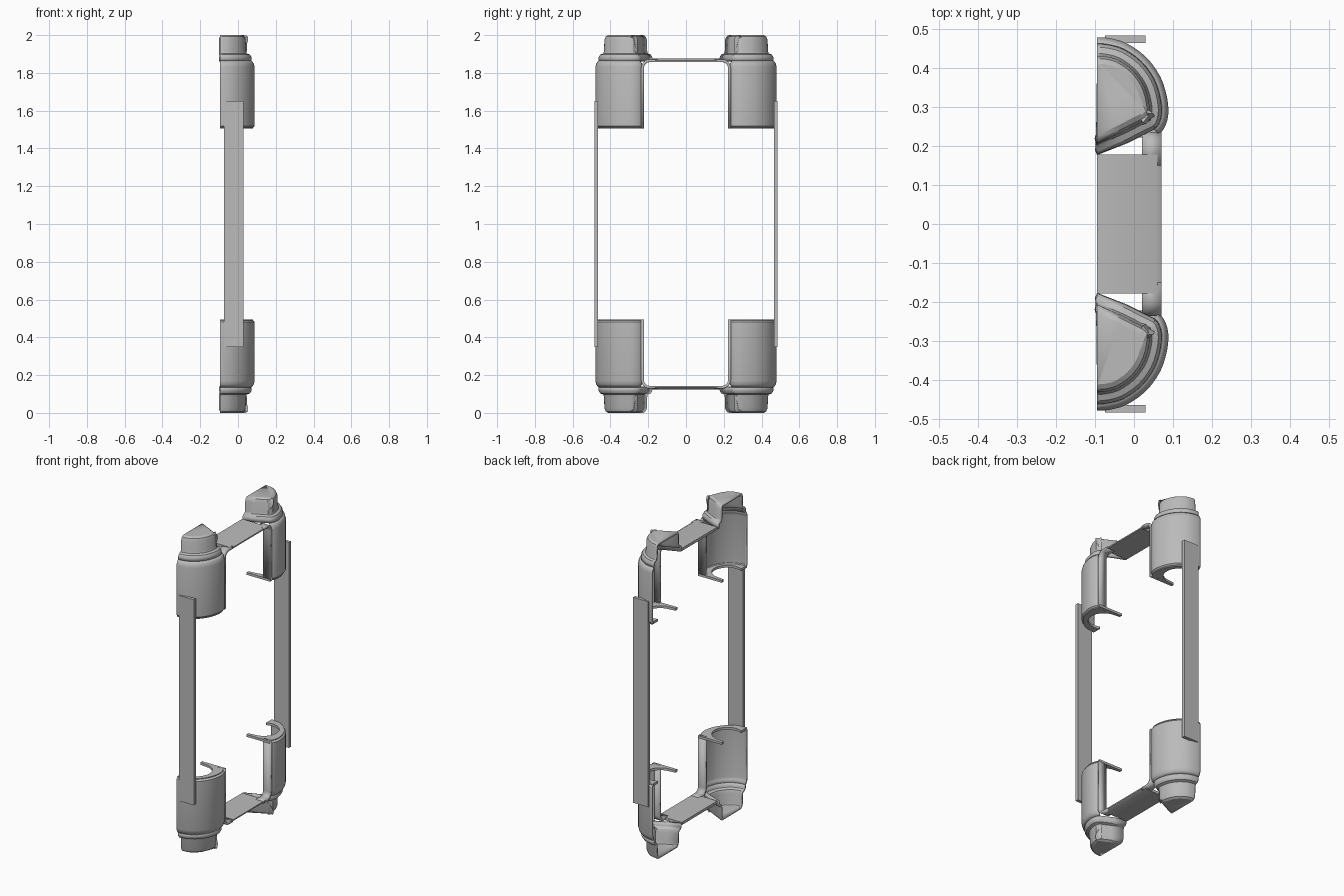
import bpy, bmesh, math
from mathutils import Vector

cube = bpy.data.objects.get("Cube")
if cube:
    bpy.data.objects.remove(cube, do_unlink=True)

grey = bpy.data.materials.new("plain_grey")
grey.use_nodes = True
grey.diffuse_color = (0.5, 0.5, 0.5, 1)
grey.node_tree.nodes["Principled BSDF"].inputs["Base Color"].default_value = (0.5, 0.5, 0.5, 1)

CUT = -0.095   # open side of the shells
WALL = 0.015


def finish(name, bm, thickness=0, axes=(False, True, True)):
    """Turn a bmesh into an object centred at mid height, thickened and mirrored."""
    mesh = bpy.data.meshes.new(name)
    bm.to_mesh(mesh)
    bm.free()
    mesh.materials.append(grey)
    ob = bpy.data.objects.new(name, mesh)
    bpy.context.collection.objects.link(ob)
    ob.location.z = 1
    bpy.ops.object.select_all(action='DESELECT')
    ob.select_set(True)
    bpy.context.view_layer.objects.active = ob
    bpy.ops.object.shade_smooth_by_angle(angle=math.radians(30))
    if thickness:
        solid = ob.modifiers.new("wall", 'SOLIDIFY')
        solid.thickness = thickness
        solid.offset = -1
    mirror = ob.modifiers.new("mirror", 'MIRROR')
    mirror.use_axis = axes
    mirror.use_clip = False
    return ob


def smooth_path(pts, steps=3):
    """Catmull-Rom curve through a few points."""
    pts = [Vector(p) for p in pts]
    ext = [2 * pts[0] - pts[1]] + pts + [2 * pts[-1] - pts[-2]]
    out = []
    for a, b, c, d in zip(ext, ext[1:], ext[2:], ext[3:]):
        for k in range(steps):
            t = k / steps
            out.append(0.5 * (2 * b + (c - a) * t + (2 * a - 5 * b + 4 * c - d) * t * t
                              + (3 * b - a - 3 * c + d) * t ** 3))
    return out + [pts[-1]]


def inset(path, d):
    """Offset an open plan outline inwards, keeping its ends on the cut plane."""
    out = []
    for i, p in enumerate(path):
        t = (path[min(i + 1, len(path) - 1)] - path[max(i - 1, 0)]).normalized()
        q = p + Vector((t.y, -t.x)) * d
        if abs(p.x - CUT) < 1e-4:
            q.x = CUT
        out.append(q)
    return out


def loft(path, levels, closed_top):
    """Skin the outline through (height, inset) levels."""
    bm = bmesh.new()
    rings = [[bm.verts.new((p.x, p.y, z)) for p in inset(path, d)] for z, d in levels]
    for lo, hi in zip(rings, rings[1:]):
        for i in range(len(path) - 1):
            bm.faces.new((lo[i], hi[i], hi[i + 1], lo[i + 1]))
    if closed_top:
        bm.faces.new(rings[-1][::-1])
    return bm


def prism(points, offset):
    """Extrude a flat polygon of 3D points."""
    bm = bmesh.new()
    face = bm.faces.new([bm.verts.new(p) for p in points])
    res = bmesh.ops.extrude_face_region(bm, geom=[face], use_keep_orig=True)
    moved = [v for v in res["geom"] if isinstance(v, bmesh.types.BMVert)]
    bmesh.ops.translate(bm, verts=moved, vec=offset)
    bmesh.ops.recalc_face_normals(bm, faces=bm.faces)
    return bm


# plan outline of a corner cap
round_part = smooth_path([(CUT, .48), (-.065, .478), (-.02, .465), (.03, .43), (.067, .38),
                          (.085, .325), (.088, .28), (.078, .247), (.063, .23)])
full_outline = round_part + [Vector((-.01, .193)), Vector((CUT, .162))]

# corner sleeves, open on the cut side
finish("corner_sleeves", loft(round_part, [(.505, .012), (.52, 0), (.83, 0), (.85, .005),
                                           (.867, .018)], False), WALL)

# stepped hollow feet at both ends
finish("stepped_tips", loft(full_outline, [(.862, .016), (.885, .018), (.897, .026), (.903, .042),
                                           (.915, .046), (.975, .048), (.992, .055),
                                           (1.0, .068)], True), WALL)

# hooked lip closing the mouth of each sleeve
hole = [Vector((-.055 + .09 * math.cos(a), .335 + .09 * math.sin(a)))
        for a in (math.radians(-90 + 205 * k / 18) for k in range(19))]
lip = inset(round_part, .008) + [Vector((.07, .222)), Vector((CUT, .222)), Vector((CUT, .24))]
lip += hole + [Vector((CUT, .418))]
finish("sleeve_lips", prism([(p.x, p.y, .505) for p in lip], (0, 0, WALL)))

# end plates joining the two corners, with a chamfered long edge
section = [(CUT, .875), (.055, .875), (.071, .866), (.071, .858), (CUT, .858)]
finish("end_plates", prism([(x, -.178, z) for x, z in section], (0, .356, 0)),
       axes=(False, False, True))

# narrow flange that rounds the corner and runs down the sleeve
R = .045
path = [(.15, .872)] + [(.237 - R + R * math.sin(a), .872 - R + R * math.cos(a))
                        for a in (math.pi / 2 * k / 6 for k in range(7))] + [(.237, .505)]
bm = bmesh.new()
rows = [[bm.verts.new((x, y, z)) for x in (.02, .071)] for y, z in path]
for a, b in zip(rows, rows[1:]):
    bm.faces.new((a[0], a[1], b[1], b[0]))
finish("corner_flanges", bm, WALL)

# long flat side straps
finish("side_straps", prism([(-.075, .465, -.65), (.03, .465, -.65), (.03, .465, .65),
                             (-.075, .465, .65)], (0, .02, 0)), axes=(False, True, False))
